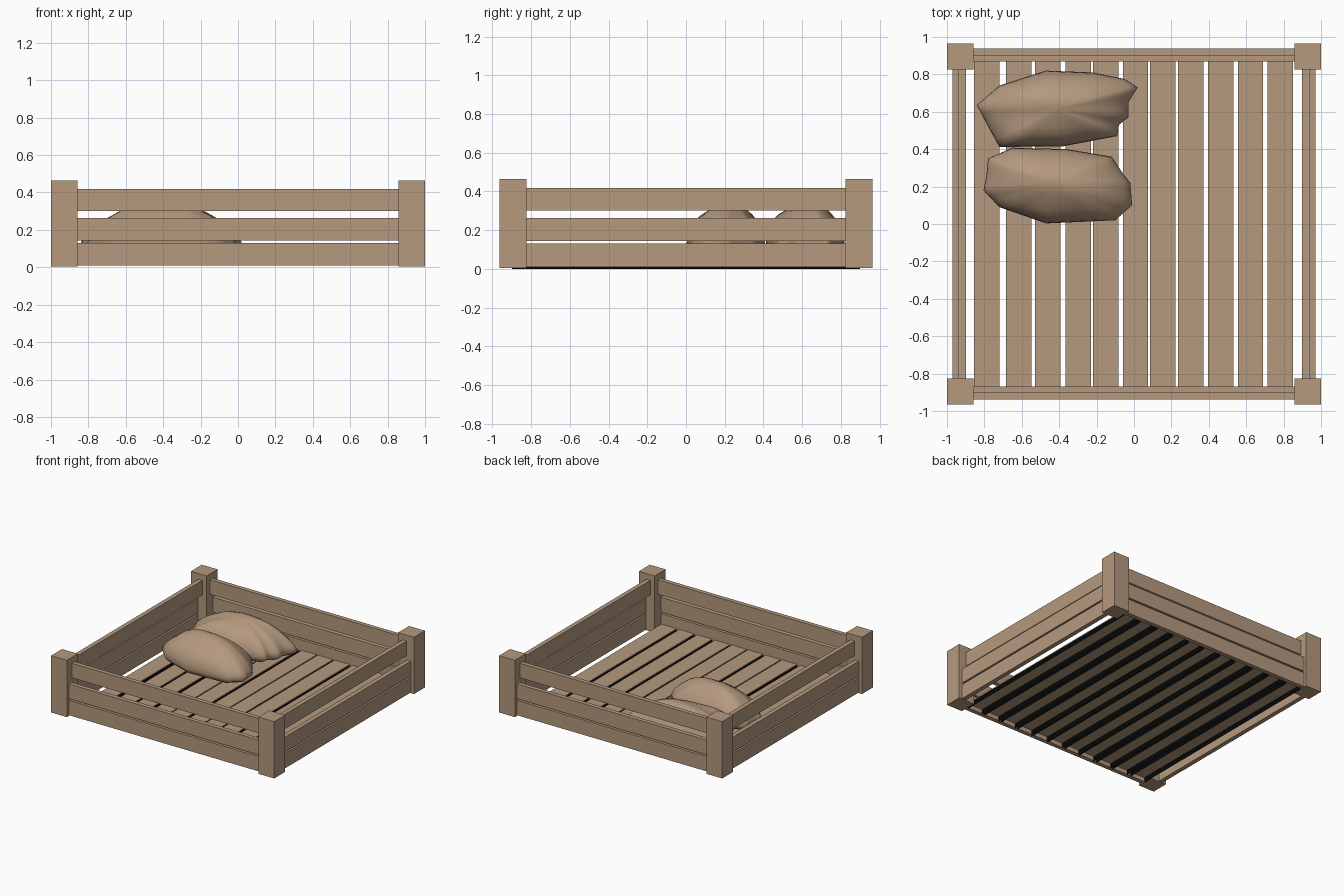
import bpy, bmesh, math

if "Cube" in bpy.data.objects:
    bpy.data.objects.remove(bpy.data.objects["Cube"])


def material(name, rgb):
    m = bpy.data.materials.new(name)
    m.diffuse_color = (*rgb, 1)
    m.use_nodes = True
    m.node_tree.nodes["Principled BSDF"].inputs["Base Color"].default_value = m.diffuse_color
    return m


wood = material("warm tan", (0.46, 0.32, 0.21))
black = material("black", (0.002, 0.002, 0.002))


def finish(name, bm, mat=wood):
    bmesh.ops.recalc_face_normals(bm, faces=bm.faces)
    me = bpy.data.meshes.new(name)
    bm.to_mesh(me)
    bm.free()
    me.materials.append(mat)
    ob = bpy.data.objects.new(name, me)
    bpy.context.collection.objects.link(ob)
    return ob


def box(name, x0, x1, y0, y1, z0, z1, mat=wood):
    bm = bmesh.new()
    bmesh.ops.create_cube(bm, size=1)
    for v in bm.verts:
        v.co = (x1 if v.co.x > 0 else x0, y1 if v.co.y > 0 else y0,
                z1 if v.co.z > 0 else z0)
    return finish(name, bm, mat)


def mirrored(a, b, s):
    return (a, b) if s > 0 else (-b, -a)


# corner posts
for sx in (-1, 1):
    for sy in (-1, 1):
        box("corner_post", *mirrored(0.858, 1.0, sx), *mirrored(0.825, 0.965, sy), 0.005, 0.465)

# three rails per side: the top one sits inside, the lower two outside
rails = [("bottom_rail", 0.01, 0.13, 0), ("middle_rail", 0.143, 0.263, 0), ("top_rail", 0.30, 0.418, 1)]
for name, z0, z1, top in rails:
    for s in (-1, 1):
        y = 0.903 - 0.035 * top
        box("end_" + name, -0.87, 0.87, *mirrored(y, y + 0.035, s), z0, z1)
        x = 0.935 - 0.037 * top
        box("side_" + name, *mirrored(x, x + 0.036, s), -0.84, 0.84, z0, z1)

# thin floor slats with black side walls hanging below, open underneath
starts = [-0.855, -0.685, -0.53, -0.365, -0.22, -0.06, 0.085, 0.235, 0.395, 0.555, 0.715]
for x in starts:
    x1 = x + 0.136
    box("floor_slat", x, x1, -0.90, 0.90, 0.042, 0.048)
    for e in (x, x1):
        bm = bmesh.new()
        bm.faces.new([bm.verts.new((e, y, z)) for y, z in
                      ((-0.9, 0), (0.9, 0), (0.9, 0.042), (-0.9, 0.042))])
        finish("slat_edge", bm, black)


# pillows: outline rings domed above and below a seam
def pillow(name, outline, centre, top, phase):
    cx, cy = centre
    ring = []
    n = len(outline)
    for i in range(n):
        (ax, ay), (bx, by) = outline[i], outline[(i + 1) % n]
        ring += [(ax + (bx - ax) * k / 3, ay + (by - ay) * k / 3) for k in range(3)]
    bm = bmesh.new()
    seam, bottom = 0.13, 0.045
    rows = []
    for j in range(-5, 8):
        t = j / 5 * 1.3 if j < 0 else j / 7 * 1.45
        s, h = math.cos(t), math.sin(t)
        row = []
        for px, py in ring:
            x, y = cx + (px - cx) * s, cy + (py - cy) * s
            if h > 0:
                fold = 0.012 * h * math.sin(22 * (y - cy) + 3 * (x - cx) + phase)
                z = seam + (top - seam) * h + fold
                # the ends slump a little
                z -= 0.72 * max(0, abs(x - cx) - 0.12) ** 2 * h
            else:
                z = seam + (seam - bottom) * h
            row.append(bm.verts.new((x, y, z)))
        rows.append(row)
    m = len(ring)
    for a, b in zip(rows, rows[1:]):
        for i in range(m):
            bm.faces.new((a[i], a[(i + 1) % m], b[(i + 1) % m], b[i]))
    bm.faces.new(rows[0])
    bm.faces.new(rows[-1])
    for f in bm.faces:
        f.smooth = True
    finish(name, bm)


pillow("front_pillow",
       [(-0.47, 0.003), (-0.1, 0.02), (-0.01, 0.10), (-0.02, 0.22), (-0.06, 0.27), (-0.12, 0.36),
        (-0.36, 0.40), (-0.65, 0.408), (-0.78, 0.35), (-0.79, 0.25), (-0.805, 0.18), (-0.72, 0.09)],
       (-0.42, 0.215), 0.335, 1.2)
pillow("back_pillow",
       [(-0.72, 0.412), (-0.38, 0.415), (-0.09, 0.47), (-0.08, 0.53), (-0.03, 0.57), (-0.03, 0.65),
        (0.02, 0.73), (-0.05, 0.775), (-0.22, 0.81), (-0.47, 0.82), (-0.72, 0.74), (-0.84, 0.635), (-0.785, 0.53)],
       (-0.42, 0.615), 0.335, 0.0)
